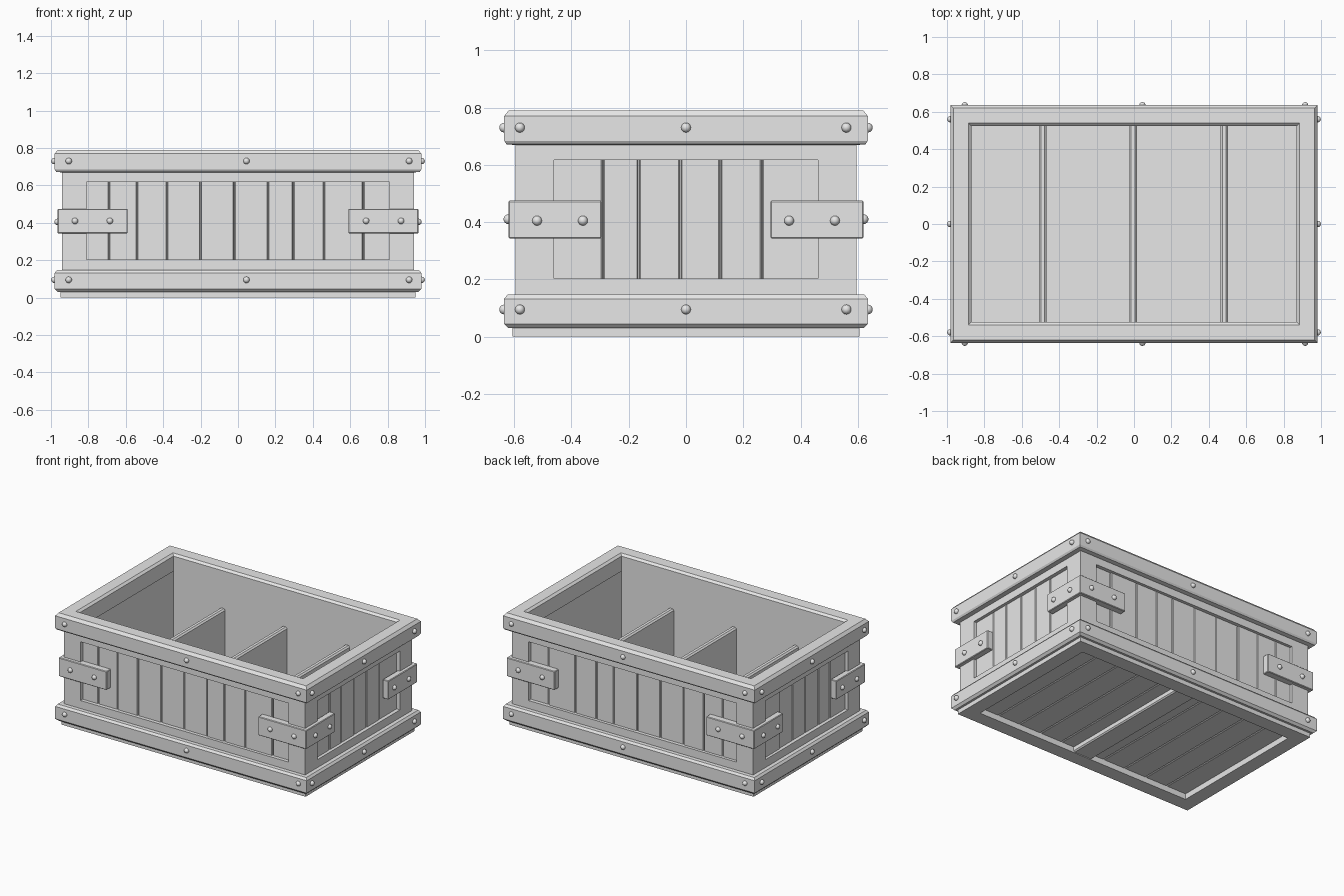
import bpy, bmesh, random

random.seed(4)
if "Cube" in bpy.data.objects:
    bpy.data.objects.remove(bpy.data.objects["Cube"])

HX, HY = 0.98, 0.635          # outer half sizes of the bands

grey = bpy.data.materials.new("plain grey")
grey.use_nodes = True
grey.diffuse_color = (0.8, 0.8, 0.8, 1)
grey.node_tree.nodes["Principled BSDF"].inputs["Base Color"].default_value = (0.8, 0.8, 0.8, 1)


def finish(name, bm, bevel=0):
    bmesh.ops.recalc_face_normals(bm, faces=bm.faces)
    mesh = bpy.data.meshes.new(name)
    bm.to_mesh(mesh)
    bm.free()
    mesh.materials.append(grey)
    ob = bpy.data.objects.new(name, mesh)
    bpy.context.collection.objects.link(ob)
    if bevel:
        mod = ob.modifiers.new("Bevel", "BEVEL")
        mod.width, mod.segments = bevel, 1
    return ob


def box(name, x, y, z, bevel=0.004):
    """Box from three (low, high) ranges."""
    bm = bmesh.new()
    bmesh.ops.create_cube(bm, size=1)
    for v in bm.verts:
        for i, (a, b) in enumerate((x, y, z)):
            v.co[i] = (a + b) / 2 + v.co[i] * (b - a)
    return finish(name, bm, bevel)


def ring(name, profile):
    """Sweep a closed (inset, z) profile around the rectangular outline."""
    bm = bmesh.new()
    loops = [[bm.verts.new((sx * (HX - d), sy * (HY - d), z))
              for sx, sy in ((-1, -1), (1, -1), (1, 1), (-1, 1))] for d, z in profile]
    for a, b in zip(loops, loops[1:] + loops[:1]):
        for i in range(4):
            j = (i + 1) % 4
            bm.faces.new((a[i], a[j], b[j], b[i]))
    return finish(name, bm)


def rivet(name, loc, axis):
    bm = bmesh.new()
    bmesh.ops.create_uvsphere(bm, u_segments=12, v_segments=8, radius=0.017)
    ob = finish(name, bm)
    ob.location = loc
    for p in ob.data.polygons:
        p.use_smooth = True


def rect(name, d, inner, z0, z1):
    ring(name, [(d, z0), (d, z1), (inner, z1), (inner, z0)])


# Bands with chamfered edges
ring("top_band", [(0.008, 0.672), (0, 0.684), (0, 0.77), (0.016, 0.79),
                  (0.095, 0.79), (0.11, 0.776), (0.11, 0.67), (0.03, 0.67)])
ring("bottom_band", [(0.015, 0.03), (0, 0.045), (0, 0.132), (0.012, 0.147),
                     (0.07, 0.147), (0.07, 0.03)])

# Wall shell and recessed frame
rect("wall_shell", 0.085, 0.105, 0.05, 0.7)
rect("upper_rail", 0.04, 0.09, 0.617, 0.68)
rect("lower_rail", 0.04, 0.09, 0.06, 0.203)
rect("base_frame", 0.03, 0.13, 0, 0.07)

for sx in (-1, 1):
    side = "left" if sx > 0 else "right"
    for sy in (-1, 1):
        end = "front" if sy < 0 else "back"
        tag = f"{end}_{side}"

        def span(s, a, b):
            return tuple(sorted((s * a, s * b)))
        # Corner posts: two boards each
        box("post_face_" + tag, span(sx, 0.81, 0.94), span(sy, 0.55, 0.595), (0.19, 0.63), 0)
        box("post_end_" + tag, span(sx, 0.9, 0.94), span(sy, 0.46, 0.595), (0.19, 0.63), 0)
        # Corner straps wrapping the edge
        box("strap_face_" + tag, span(sx, 0.59, 0.965), span(sy, 0.57, 0.62), (0.343, 0.475))
        box("strap_end_" + tag, span(sx, 0.92, 0.965), span(sy, 0.295, 0.62), (0.343, 0.475))
        for x in (0.685, 0.872):
            rivet("strap_rivet", (sx * x, sy * 0.62, 0.41), 1)
        for y in (0.36, 0.52):
            rivet("strap_rivet", (sx * 0.965, sy * y, 0.405), 0)

# Rivets on the bands
for s in (-1, 1):
    for z in (0.095, 0.73):
        for x in (-0.905, 0.045, 0.915):
            rivet("band_rivet", (x, s * HY, z), 1)
        for y in (-0.58, 0, 0.56):
            rivet("band_rivet", (s * 0.982, y, z), 0)

# Upright planks in the recesses
long_cuts = [-0.82, -0.69, -0.54, -0.38, -0.2, -0.02, 0.16, 0.295, 0.46, 0.67, 0.82]
short_cuts = [-0.47, -0.29, -0.165, -0.02, 0.12, 0.265, 0.47]
for s in (-1, 1):
    for a, b in zip(long_cuts, long_cuts[1:]):
        out = 0.572 + random.uniform(-0.004, 0.004)
        box("long_plank", (a + 0.002, b - 0.002), sorted((s * 0.54, s * out)), (0.19, 0.63))
    for a, b in zip(short_cuts, short_cuts[1:]):
        out = 0.917 + random.uniform(-0.004, 0.004)
        box("short_plank", sorted((s * 0.885, s * out)), (a + 0.002, b - 0.002), (0.19, 0.63))

# Floor: inner sheet, underside planks and cross bar
box("floor", (-0.89, 0.89), (-0.54, 0.54), (0.06, 0.085), 0)
for i in range(10):
    a = -0.87 + i * 0.174
    box("floor_plank", (a + 0.002, a + 0.172), (-0.53, 0.53), (0.04, 0.065))
box("floor_cross_bar", (-0.075, 0.075), (-0.52, 0.52), (0.005, 0.06), 0.008)

# Inner dividers
for x in (-0.488, -0.005, 0.483):
    box("divider", (x - 0.02, x + 0.02), (-0.535, 0.535), (0.07, 0.512), 0.01)
